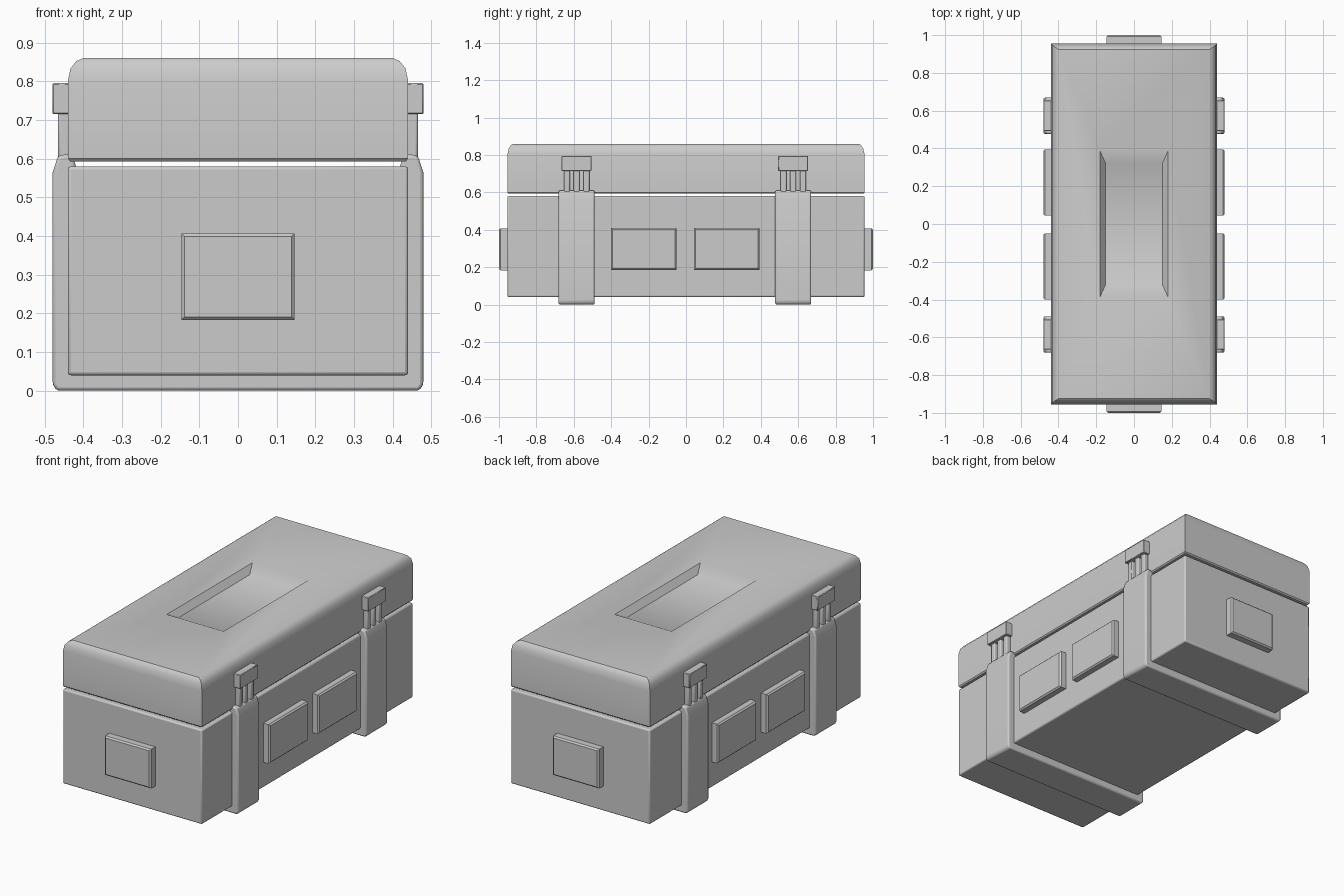
import bpy, bmesh
from mathutils import Vector

if "Cube" in bpy.data.objects:
    bpy.data.objects.remove(bpy.data.objects["Cube"])


def finish(name, bm, bevel=0.0, segments=2):
    bmesh.ops.recalc_face_normals(bm, faces=bm.faces)
    mesh = bpy.data.meshes.new(name)
    bm.to_mesh(mesh)
    bm.free()
    ob = bpy.data.objects.new(name, mesh)
    bpy.context.collection.objects.link(ob)
    if bevel:
        mod = ob.modifiers.new("edge_bevel", 'BEVEL')
        mod.width, mod.segments = bevel, segments
        mod.limit_method = 'ANGLE'
    bpy.context.view_layer.objects.active = ob
    ob.select_set(True)
    bpy.ops.object.shade_smooth_by_angle()
    ob.select_set(False)
    return ob


def box(name, x, y, z, bevel=0.0, segments=2):
    bm = bmesh.new()
    bmesh.ops.create_cube(bm, size=1)
    for v in bm.verts:
        v.co = Vector([(a + b) / 2 + c * abs(b - a) for (a, b), c in zip((x, y, z), v.co)])
    return finish(name, bm, bevel, segments)


def raised_panel(name, centre, normal, half_w, half_h, depth, taper):
    # tapered plate: wide base sunk in the wall, narrower outer face
    side = Vector((0, 0, 1)).cross(normal)
    bm = bmesh.new()
    rings = []
    for d, t in ((-0.02, 0), (depth - taper, 0), (depth, taper)):
        rings.append([bm.verts.new(centre + normal * d + side * sx * (half_w - t)
                                   + Vector((0, 0, sz * (half_h - t))))
                      for sx, sz in ((-1, -1), (1, -1), (1, 1), (-1, 1))])
    bm.faces.new(rings[0])
    bm.faces.new(rings[-1])
    for a, b in zip(rings, rings[1:]):
        for i in range(4):
            j = (i + 1) % 4
            bm.faces.new((a[i], a[j], b[j], b[i]))
    return finish(name, bm)


# Lower case
box("case_body", (-0.44, 0.44), (-0.955, 0.955), (0.04, 0.58), 0.008)

# Lid: stacked rectangles with rounded top edge and sunken centre
profile = [(0.434, 0.949, 0.593), (0.44, 0.955, 0.60), (0.44, 0.955, 0.80),
           (0.433, 0.948, 0.833), (0.418, 0.936, 0.852), (0.40, 0.925, 0.86),
           (0.18, 0.387, 0.86), (0.15, 0.32, 0.825)]
bm = bmesh.new()
rings = [[bm.verts.new((sx * x, sy * y, z)) for sx, sy in ((-1, -1), (1, -1), (1, 1), (-1, 1))]
         for x, y, z in profile]
bm.faces.new(rings[0])
bm.faces.new(rings[-1])
for a, b in zip(rings, rings[1:]):
    for i in range(4):
        j = (i + 1) % 4
        bm.faces.new((a[i], a[j], b[j], b[i]))
finish("lid", bm)

# Raised panels on the ends and long sides
for s, end in ((-1, "front"), (1, "back")):
    raised_panel(end + "_panel", Vector((0, s * 0.955, 0.295)), Vector((0, s, 0)),
                 0.146, 0.112, 0.045, 0.008)
for s, side in ((-1, "left"), (1, "right")):
    for y in (-0.225, 0.219):
        raised_panel(side + "_panel", Vector((s * 0.44, y, 0.297)), Vector((s, 0, 0)),
                     0.175, 0.112, 0.04, 0.008)

# Straps wrapping under the case, each with a latch on both sides
half = [(0.468, 0.0), (0.479, 0.015), (0.479, 0.565), (0.465, 0.608), (0.438, 0.612),
        (0.42, 0.59), (0.42, 0.06)]
outline = half + [(-x, z) for x, z in reversed(half)]
for yc in (-0.585, 0.573):
    bm = bmesh.new()
    face = bm.faces.new([bm.verts.new((x, yc - 0.096, z)) for x, z in outline])
    new = bmesh.ops.extrude_face_region(bm, geom=[face])["geom"]
    bmesh.ops.translate(bm, vec=(0, 0.192, 0),
                        verts=[g for g in new if isinstance(g, bmesh.types.BMVert)])
    finish("strap", bm, 0.008)
    for s in (-1, 1):
        box("latch_head", (s * 0.43, s * 0.48), (yc - 0.08, yc + 0.08), (0.715, 0.795), 0.003, 1)
        for dy in (-0.052, 0.0, 0.052):
            box("latch_bar", (s * 0.435, s * 0.465), (yc + dy - 0.016, yc + dy + 0.016),
                (0.59, 0.73), 0.006, 2)
